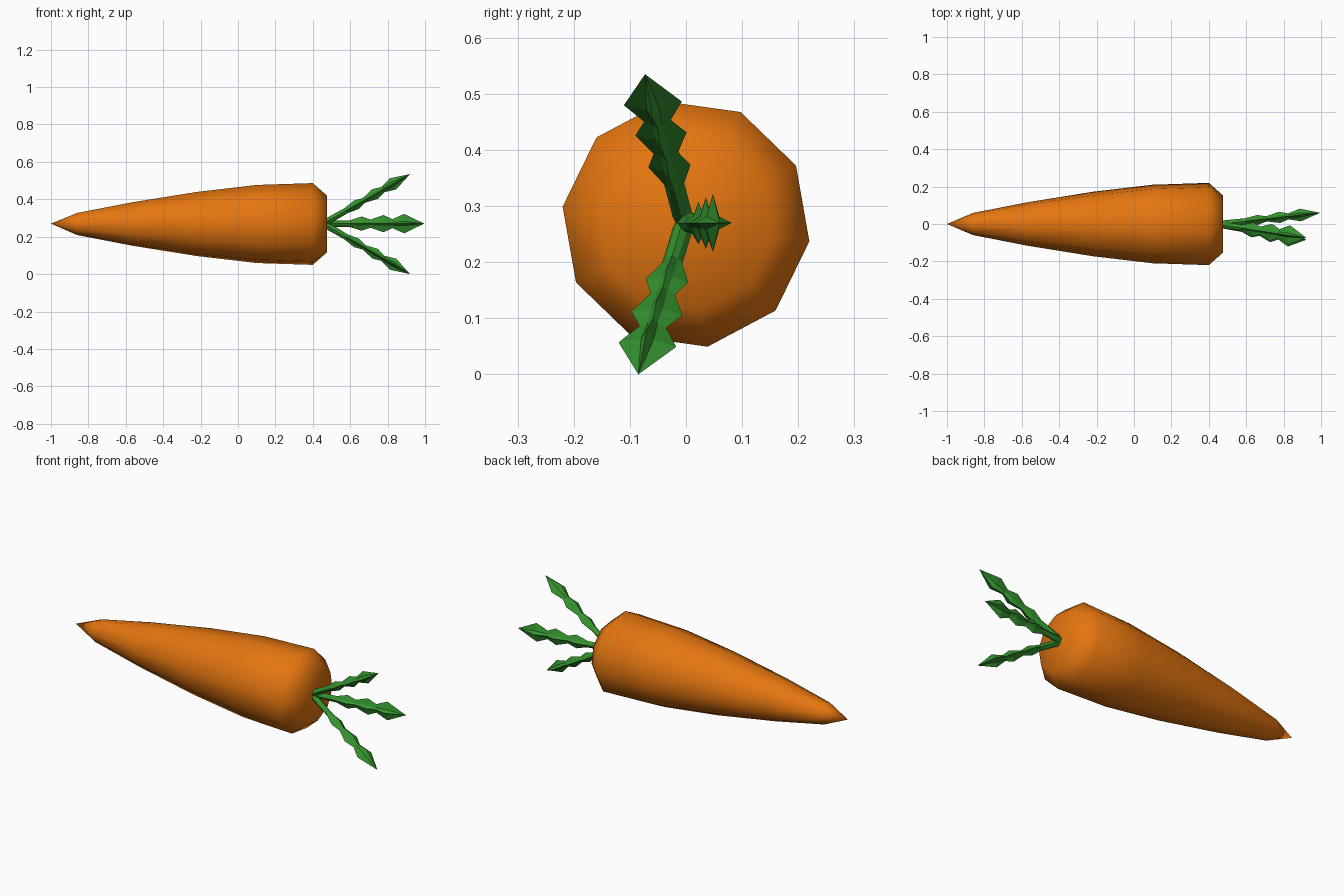
import bpy
import bmesh
from math import cos, sin, pi, radians
from mathutils import Vector

cube = bpy.data.objects.get("Cube")
if cube:
    bpy.data.objects.remove(cube, do_unlink=True)


def make_material(name, rgb):
    mat = bpy.data.materials.new(name)
    mat.use_nodes = True
    mat.diffuse_color = (*rgb, 1)
    mat.node_tree.nodes["Principled BSDF"].inputs["Base Color"].default_value = (*rgb, 1)
    return mat


def loft(name, rings, tip, mat, smooth):
    """Skin a list of equal point rings, cap the first and close the last on a tip."""
    bm = bmesh.new()
    loops = [[bm.verts.new(p) for p in ring] for ring in rings]
    end = bm.verts.new(tip)
    n = len(loops[0])
    for i in range(n):
        j = (i + 1) % n
        for a, b in zip(loops, loops[1:]):
            bm.faces.new((a[i], a[j], b[j], b[i]))
        bm.faces.new((loops[-1][i], loops[-1][j], end))
    bm.faces.new(loops[0])
    bmesh.ops.recalc_face_normals(bm, faces=bm.faces)
    for f in bm.faces:
        f.smooth = smooth
    mesh = bpy.data.meshes.new(name)
    bm.to_mesh(mesh)
    bm.free()
    mesh.materials.append(mat)
    obj = bpy.data.objects.new(name, mesh)
    bpy.context.collection.objects.link(obj)
    return obj


orange = make_material("carrot orange", (0.78, 0.18, 0.005))
green = make_material("leaf green", (0.035, 0.29, 0.028))

# Ten-sided root, from the crown to the pointed end
AXIS_Z = 0.268
SIDES = 10
profile = [(0.475, 0.155), (0.40, 0.222), (0.10, 0.212), (-0.22, 0.174),
           (-0.57, 0.117), (-0.86, 0.06)]
angles = [radians(-8) + 2 * pi * k / SIDES for k in range(SIDES)]
root_rings = [[(x, r * cos(a), AXIS_Z + r * sin(a)) for a in angles] for x, r in profile]
loft("carrot_root", root_rings, (-1, 0, 0.27), orange, True)

# Leaf stations: fraction of length, half width, half thickness, core radius
stations = [(0, 0.018, 0.018, 0.017), (0.25, 0.018, 0.016, 0.014),
            (0.37, 0.038, 0.026, 0.014), (0.46, 0.022, 0.014, 0.012),
            (0.59, 0.046, 0.030, 0.015), (0.68, 0.024, 0.016, 0.012),
            (0.80, 0.052, 0.034, 0.016)]


def leaf(name, start, tip, side):
    """Flat-faced serrated leaf with a four-pointed cross-section."""
    start, tip = Vector(start), Vector(tip)
    along = (tip - start).normalized()
    up = along.cross(Vector(side)).normalized()
    wide = up.cross(along)
    rings = []
    for t, w, h, core in stations:
        centre = start.lerp(tip, t)
        ring = []
        for k in range(8):
            a = k * pi / 4
            rw, rh = (core, core) if k % 2 else (w, h)
            ring.append(centre + wide * rw * cos(a) + up * rh * sin(a))
        rings.append(ring)
    loft(name, rings, tip, green, False)


leaf("upper_leaf", (0.465, -0.004, 0.275), (0.92, -0.073, 0.535), (0, 1, 0))
leaf("middle_leaf", (0.465, 0, 0.27), (0.995, 0.09 - 0.03, 0.27), (0, 0, 1))
leaf("lower_leaf", (0.465, -0.004, 0.265), (0.92, -0.085, 0), (0, 1, 0))
